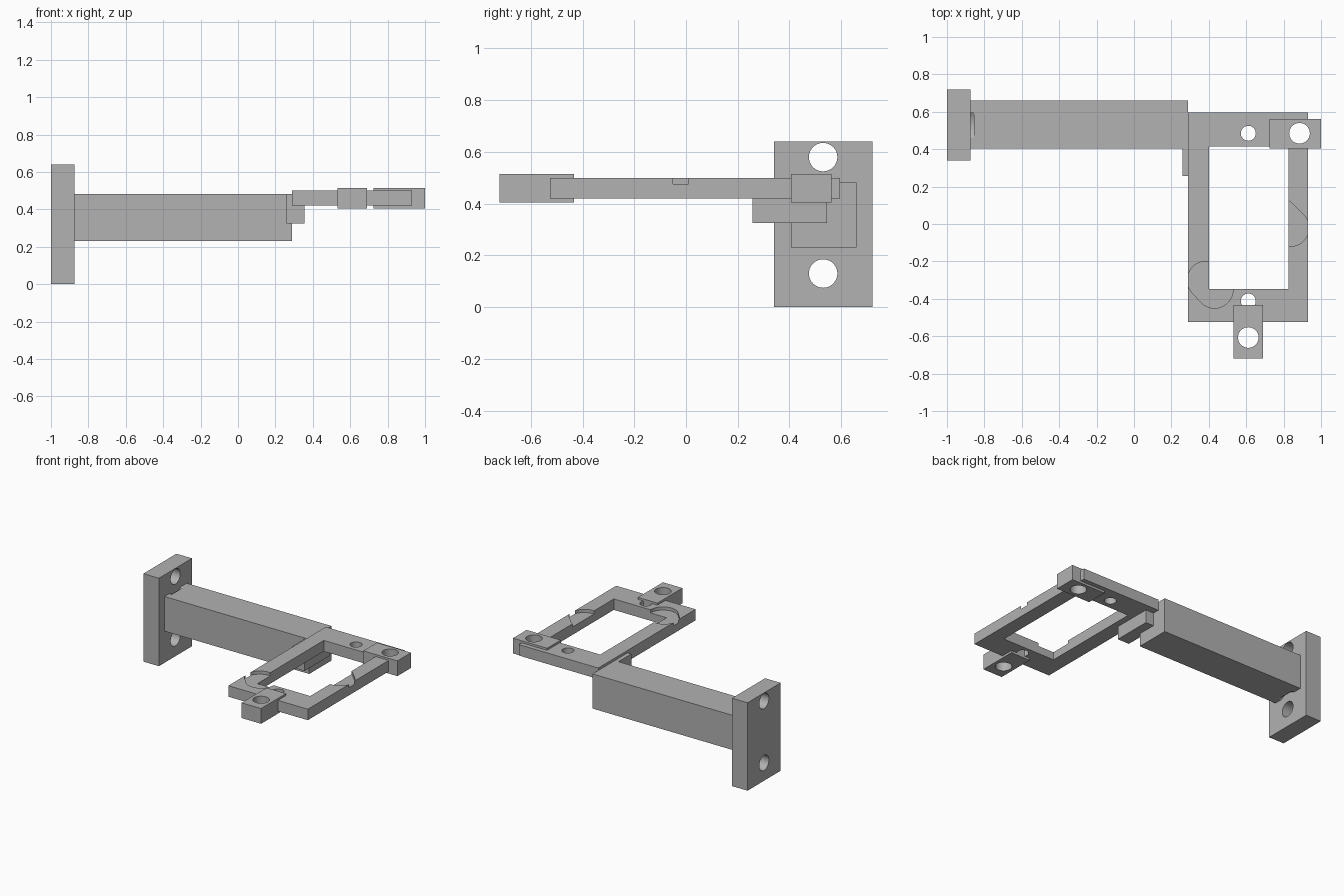
import bpy, bmesh, math
from mathutils import Matrix, Vector

if "Cube" in bpy.data.objects:
    bpy.data.objects.remove(bpy.data.objects["Cube"])

grey = bpy.data.materials.new("plain grey")
grey.diffuse_color = (0.445, 0.445, 0.445, 1)
grey.use_nodes = True
grey.node_tree.nodes["Principled BSDF"].inputs["Base Color"].default_value = grey.diffuse_color


def add_object(name, bm):
    bmesh.ops.recalc_face_normals(bm, faces=bm.faces)
    mesh = bpy.data.meshes.new(name)
    bm.to_mesh(mesh)
    bm.free()
    mesh.materials.append(grey)
    ob = bpy.data.objects.new(name, mesh)
    bpy.context.collection.objects.link(ob)
    return ob


def box(name, x, y, z):
    """Box spanning the given (low, high) ranges."""
    bm = bmesh.new()
    bmesh.ops.create_cube(bm, size=1)
    for v in bm.verts:
        v.co = [(r[0] + r[1]) / 2 + c * (r[1] - r[0]) for r, c in zip((x, y, z), v.co)]
    return add_object(name, bm)


def cylinder(centre, radius, depth, axis="Z"):
    bm = bmesh.new()
    turn = Matrix.Rotation(math.pi / 2, 4, "Y") if axis == "X" else Matrix()
    bmesh.ops.create_cone(bm, cap_ends=True, segments=48, radius1=radius, radius2=radius,
                          depth=depth, matrix=Matrix.Translation(centre) @ turn)
    return add_object("cutter", bm)


def slot(a, b, radius, z_low, z_high):
    """Round-ended slot prism running from a to b."""
    a, b = Vector(a), Vector(b)
    start = math.atan2(b.y - a.y, b.x - a.x) - math.pi / 2
    bm = bmesh.new()
    ring = []
    for centre, offset in ((b, start), (a, start + math.pi)):
        for i in range(25):
            t = offset + math.pi * i / 24
            ring.append(bm.verts.new((centre.x + radius * math.cos(t),
                                      centre.y + radius * math.sin(t), z_low)))
    face = bm.faces.new(ring)
    top = bmesh.ops.extrude_face_region(bm, geom=[face])["geom"]
    bmesh.ops.translate(bm, vec=(0, 0, z_high - z_low),
                        verts=[g for g in top if isinstance(g, bmesh.types.BMVert)])
    return add_object("cutter", bm)


def cut(ob, *cutters):
    """Subtract the cutters, then smooth the round walls."""
    bpy.ops.object.select_all(action="DESELECT")
    bpy.context.view_layer.objects.active = ob
    ob.select_set(True)
    for c in cutters:
        mod = ob.modifiers.new("cut", "BOOLEAN")
        mod.operation, mod.solver, mod.object = "DIFFERENCE", "EXACT", c
        bpy.ops.object.modifier_apply(modifier=mod.name)
        bpy.data.objects.remove(c)
    bpy.ops.object.shade_smooth_by_angle(angle=math.radians(30))


# Wall plate with two screw holes
screw_heights = (0.13, 0.58)
plate = box("wall_plate", (-1, -0.875), (0.34, 0.72), (0, 0.64))
cut(plate, *[cylinder((-0.94, 0.53, z), 0.055, 0.4, "X") for z in screw_heights])

# Arm, with shallow clearance for the screw heads
arm = box("arm", (-0.875, 0.29), (0.405, 0.66), (0.23, 0.482))
cut(arm, *[cylinder((-0.905, 0.53, z), 0.12, 0.10, "X") for z in screw_heights])

# Block joining the arm to the frame
box("joining_block_lower", (0.26, 0.355), (0.257, 0.545), (0.325, 0.42))
box("joining_block_upper", (0.26, 0.29), (0.257, 0.545), (0.42, 0.482))

# Rectangular frame with window, pin holes and shallow slots
frame = box("frame", (0.29, 0.93), (-0.525, 0.595), (0.42, 0.5))
cut(frame,
    box("cutter", (0.40, 0.825), (-0.348, 0.415), (0.3, 0.6)),
    cylinder((0.611, 0.485, 0.46), 0.04, 0.3),
    cylinder((0.611, -0.412, 0.46), 0.04, 0.3),
    cylinder((0.885, 0.485, 0.46), 0.055, 0.3),
    slot((0.43, -0.35), (0.385, -0.30), 0.10, 0.477, 0.6),
    slot((0.835, -0.02), (0.775, 0.04), 0.10, 0.477, 0.6))

# Mounting tabs with screw holes
back_tab = box("back_tab", (0.725, 1), (0.405, 0.562), (0.404, 0.515))
cut(back_tab, cylinder((0.885, 0.485, 0.46), 0.055, 0.3))
front_tab = box("front_tab", (0.533, 0.69), (-0.72, -0.433), (0.404, 0.515))
cut(front_tab, cylinder((0.611, -0.607, 0.46), 0.055, 0.3))
